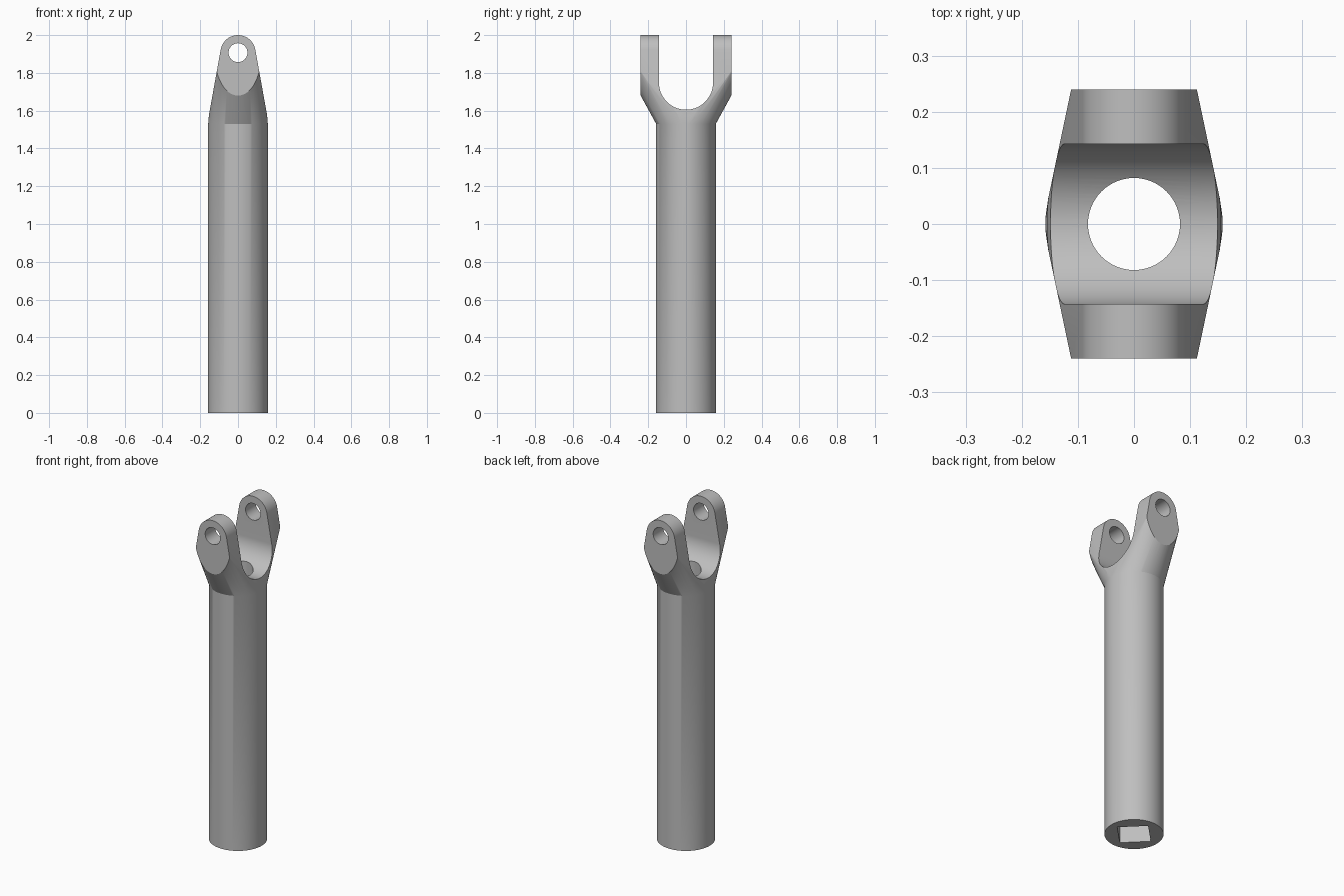
import bpy, bmesh
from math import sin, cos, pi, atan, radians
from mathutils import Vector

if "Cube" in bpy.data.objects:
    bpy.data.objects.remove(bpy.data.objects["Cube"])

RADIUS, NECK_Z, PIN_Z = 0.158, 1.53, 1.907


def make_object(name, bm):
    bmesh.ops.recalc_face_normals(bm, faces=bm.faces)
    mesh = bpy.data.meshes.new(name)
    bm.to_mesh(mesh)
    bm.free()
    obj = bpy.data.objects.new(name, mesh)
    bpy.context.collection.objects.link(obj)
    return obj


def loft(name, rings):
    """Skin equal-length rings of points and cap both ends."""
    bm = bmesh.new()
    loops = [[bm.verts.new(p) for p in ring] for ring in rings]
    n = len(loops[0])
    for low, high in zip(loops, loops[1:]):
        for i in range(n):
            j = (i + 1) % n
            bm.faces.new((low[i], low[j], high[j], high[i]))
    bm.faces.new(loops[0][::-1])
    bm.faces.new(loops[-1])
    return make_object(name, bm)


def prism(name, outline, axis, low, high):
    """Extrude a 2D outline along the x, y or z axis."""
    place = {"x": lambda a, b, d: (d, a, b),
             "y": lambda a, b, d: (a, d, b),
             "z": lambda a, b, d: (a, b, d)}[axis]
    return loft(name, [[place(a, b, d) for a, b in outline] for d in (low, high)])


def arc(radius, start, end, count, cy=0.0):
    return [(radius * cos(t), cy + radius * sin(t))
            for t in (start + (end - start) * i / count for i in range(count + 1))]


def circle(radius, count, cy=0.0):
    return arc(radius, 0, 2 * pi, count, cy)[:-1]


def cut(target, cutter, operation="DIFFERENCE"):
    mod = target.modifiers.new(cutter.name, "BOOLEAN")
    mod.operation, mod.solver, mod.object = operation, "EXACT", cutter
    bpy.context.view_layer.objects.active = target
    bpy.ops.object.modifier_apply(modifier=mod.name)
    bpy.data.objects.remove(cutter)


# Round shaft that flares towards the front and back above the neck
COUNT = 96
angles = [2 * pi * (i + 0.5) / COUNT for i in range(COUNT)]
round_ring = [(RADIUS * cos(t), RADIUS * sin(t)) for t in angles]
spread = 0.312
flare = [(0.11 * cos(t), RADIUS * sin(t) + (spread if sin(t) > 0 else -spread), 2.1)
         for t in angles]
yoke = loft("yoke_shaft", [[(x, y, 0) for x, y in round_ring],
                           [(x, y, NECK_Z) for x, y in round_ring], flare])

# Tapered arm outline with a rounded tip
slope = 0.18
lean = atan(slope)
side = 0.093 / cos(lean) + slope * (PIN_Z - 1.5)
arm_outline = [(side, -0.1), (side, 1.5)] + arc(0.093, lean, pi - lean, 40, PIN_Z) \
    + [(-side, 1.5), (-side, -0.1)]
cut(yoke, prism("arm_outline", arm_outline, "y", -1, 1), "INTERSECT")

# Flat outer faces and drafted sides
plan = [(0.1625, 0), (0.112, 0.24), (-0.112, 0.24),
        (-0.1625, 0), (-0.112, -0.24), (0.112, -0.24)]
cut(yoke, prism("plan_outline", plan, "z", -0.2, 2.3), "INTERSECT")

# U-shaped gap between the arms
gap = [(0.143, 2.3)] + arc(0.143, 0, -pi, 48, 1.748) + [(-0.143, 2.3)]
cut(yoke, prism("fork_gap", gap, "x", -1, 1))

# Pin holes, round upper bore and square lower socket
cut(yoke, prism("pin_hole", circle(0.05, 48, PIN_Z), "y", -1, 1))
cut(yoke, prism("round_bore", circle(0.082, 64), "z", 1.4, 1.8))
cut(yoke, prism("square_socket", circle(0.117, 4), "z", -0.1, 1.5))

# Grey metal
metal = bpy.data.materials.new("grey_metal")
metal.use_nodes = True
grey = (0.52, 0.52, 0.52, 1)
metal.diffuse_color = grey
metal.node_tree.nodes["Principled BSDF"].inputs["Base Color"].default_value = grey
yoke.data.materials.clear()
yoke.data.materials.append(metal)

bpy.ops.object.select_all(action="DESELECT")
yoke.select_set(True)
bpy.context.view_layer.objects.active = yoke
bpy.ops.object.shade_smooth_by_angle(angle=radians(25))
